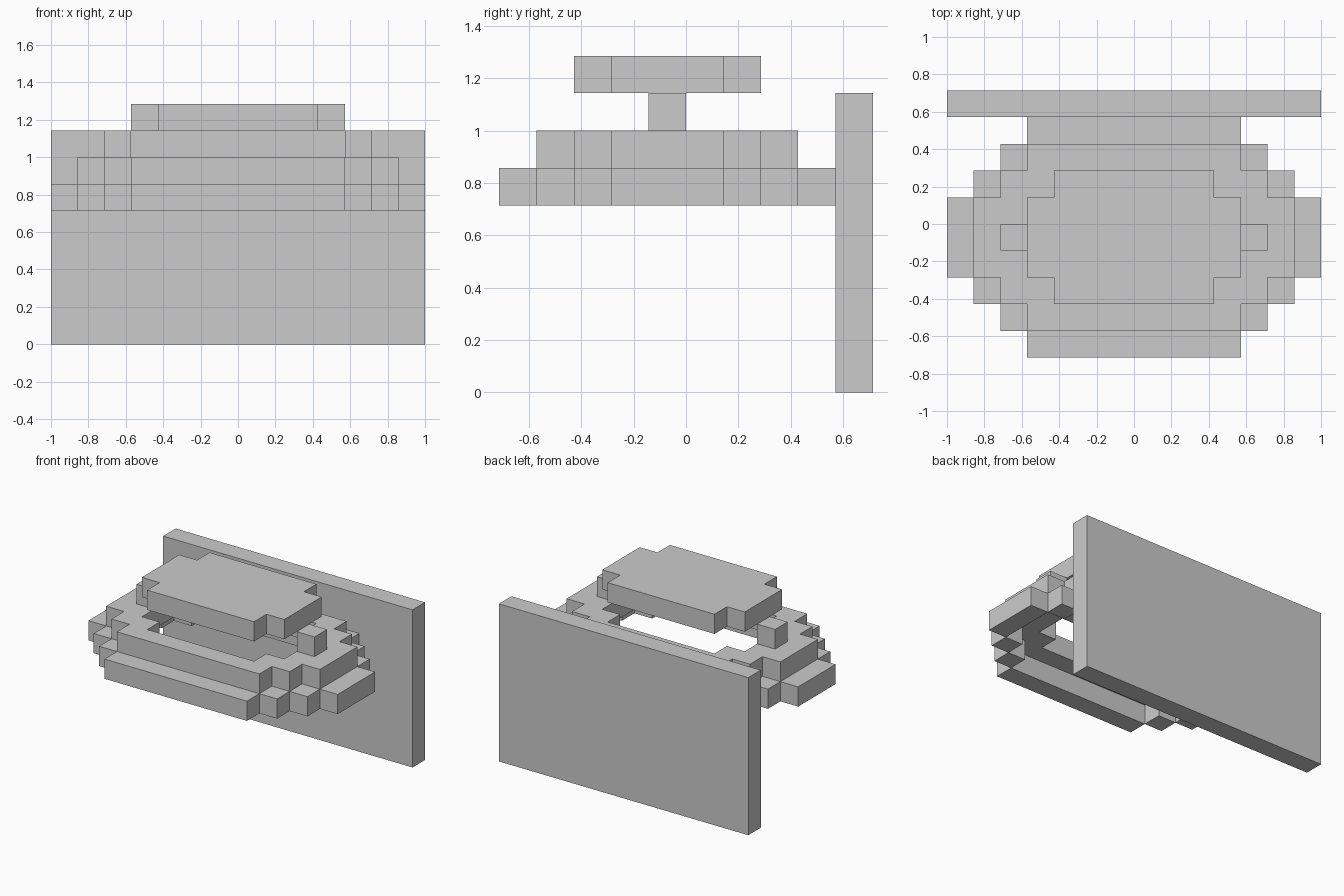
import bpy, bmesh
from mathutils import Vector

if "Cube" in bpy.data.objects:
    bpy.data.objects.remove(bpy.data.objects["Cube"])

U = 1 / 7  # edge length of one block


def disc(half, reach):
    """Blocky oval in plan: rows around y = -1, tapering by one block per row."""
    cells = set()
    for y in range(-1 - reach, reach):
        w = half + 1 - max(abs(y + 1), 1)
        cells |= {(x, y) for x in range(-w, w)}
    return cells


def layer(cells, z):
    return {(x, y, z) for x, y in cells}


lower, upper, cap = disc(7, 4), disc(6, 3), disc(4, 2)

parts = {
    # upright panel at the back
    "back_panel": {(x, 4, z) for x in range(-7, 7) for z in range(8)},
    # stepped hollow rings
    "lower_ring": layer(lower - upper, 5),
    "upper_ring": layer(upper - cap, 6),
    # small posts on both sides, and the cap plate
    "left_post": {(-5, -1, 7)},
    "right_post": {(4, -1, 7)},
    "top_plate": layer(cap, 8),
}
filled = set().union(*parts.values())


def build(name, cells):
    """Make the outer skin of a group of blocks, leaving out hidden faces."""
    bm = bmesh.new()
    cache = {}

    def vert(p):
        if p not in cache:
            cache[p] = bm.verts.new(Vector(p) * U)
        return cache[p]

    for c in sorted(cells):
        for a in range(3):
            b, d = (a + 1) % 3, (a + 2) % 3
            for s in (0, 1):
                n = list(c)
                n[a] += 2 * s - 1
                if tuple(n) in filled:
                    continue
                quad = []
                for i, j in ((0, 0), (1, 0), (1, 1), (0, 1)):
                    p = list(c)
                    p[a] += s
                    p[b] += i
                    p[d] += j
                    quad.append(vert(tuple(p)))
                bm.faces.new(quad if s else quad[::-1])
    # merge coplanar block faces
    bmesh.ops.dissolve_limit(bm, angle_limit=0.01, verts=bm.verts[:], edges=bm.edges[:])
    mesh = bpy.data.meshes.new(name)
    bm.to_mesh(mesh)
    bm.free()
    bpy.context.collection.objects.link(bpy.data.objects.new(name, mesh))


for name, cells in parts.items():
    build(name, cells)
